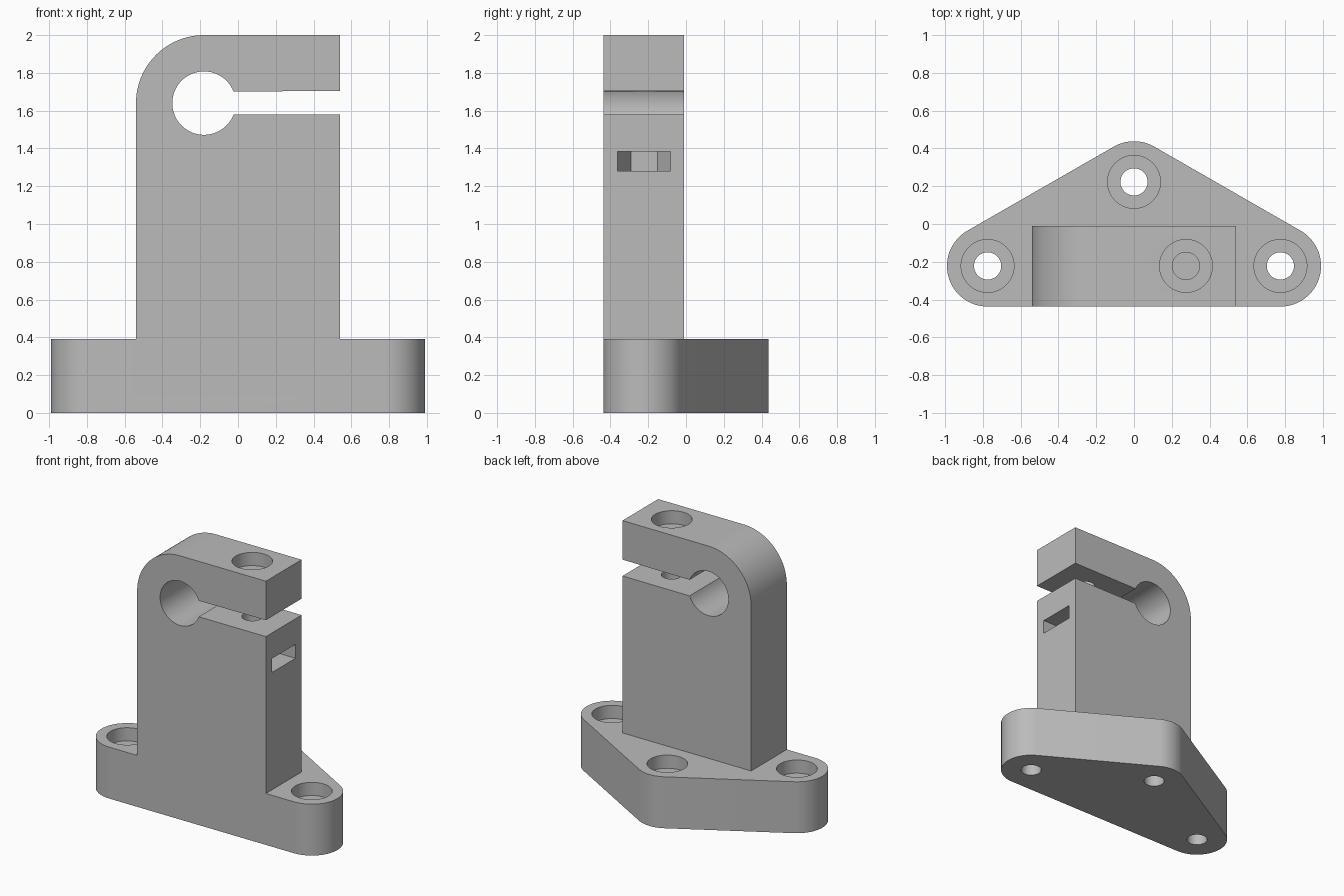
import bpy
import bmesh
from math import sin, cos, pi, radians
from mathutils import Vector

cube = bpy.data.objects.get("Cube")
if cube:
    bpy.data.objects.remove(cube, do_unlink=True)

grey = bpy.data.materials.new("plain grey")
grey.use_nodes = True
grey.diffuse_color = (0.5, 0.5, 0.5, 1)
grey.node_tree.nodes["Principled BSDF"].inputs["Base Color"].default_value = (0.5, 0.5, 0.5, 1)


def arc(cx, cy, r, start, end, steps):
    """Points along an arc, angles in degrees."""
    angles = [radians(start + (end - start) * i / steps) for i in range(steps + 1)]
    return [(cx + r * cos(a), cy + r * sin(a)) for a in angles]


def circle(cx, cy, r, sides=64):
    return arc(cx, cy, r, 0, 360, sides)[:-1]


def prism(name, outline, low, high, axis="z"):
    """Extrude an outline along z (outline in x, y) or y (outline in x, z)."""
    bm = bmesh.new()
    if axis == "z":
        points, push = [(a, b, low) for a, b in outline], Vector((0, 0, high - low))
    else:
        points, push = [(a, low, b) for a, b in outline], Vector((0, high - low, 0))
    face = bm.faces.new([bm.verts.new(p) for p in points])
    result = bmesh.ops.extrude_face_region(bm, geom=[face])
    moved = [v for v in result["geom"] if isinstance(v, bmesh.types.BMVert)]
    bmesh.ops.translate(bm, verts=moved, vec=push)
    bmesh.ops.recalc_face_normals(bm, faces=bm.faces)
    mesh = bpy.data.meshes.new(name)
    bm.to_mesh(mesh)
    bm.free()
    mesh.materials.append(grey)
    obj = bpy.data.objects.new(name, mesh)
    bpy.context.collection.objects.link(obj)
    return obj


def combine(target, other, operation):
    """Apply a boolean and remove the helper."""
    mod = target.modifiers.new("combine", "BOOLEAN")
    mod.operation, mod.solver, mod.object = operation, "EXACT", other
    other.hide_render = True
    bpy.context.view_layer.objects.active = target
    bpy.ops.object.modifier_apply(modifier=mod.name)
    bpy.data.objects.remove(other, do_unlink=True)


MID_Y = -0.222       # centre line of the post and the front holes
FRONT, BACK = -0.437, -0.01
BASE_TOP = 0.39
EAR_X, EAR_R = 0.775, 0.215
BACK_Y = 0.223
BORE_X, BORE_Z = -0.18, 1.64
SCREW_X = 0.275

# Base flange: a rounded triangle around the three mounting holes
outline = (arc(EAR_X, MID_Y, EAR_R, -90, 60, 32)
           + arc(0, BACK_Y, EAR_R, 60, 120, 16)
           + arc(-EAR_X, MID_Y, EAR_R, 120, 270, 32))
bracket = prism("clamp_bracket", outline, 0, BASE_TOP)

# Upright post with one rounded top corner
outline = ([(-0.54, 0.1), (0.54, 0.1), (0.54, 2)]
           + arc(BORE_X, BORE_Z, 0.36, 90, 180, 32))
combine(bracket, prism("post", outline, FRONT, BACK, "y"), "UNION")

# Rod bore and clamping slot, cut as one keyhole
outline = (arc(BORE_X, BORE_Z, 0.168, 21.5, 339, 56)
           + [(0.7, 1.58), (0.7, 1.705)])
combine(bracket, prism("rod_bore", outline, -0.6, 0.2, "y"), "DIFFERENCE")


# Counterbored holes: three for mounting, one for the clamp screw
def counterbored_hole(x, y, top, bottom):
    combine(bracket, prism("shank_hole", circle(x, y, 0.072), bottom, top + 0.1), "DIFFERENCE")
    combine(bracket, prism("head_recess", circle(x, y, 0.14), top - 0.1, top + 0.1), "DIFFERENCE")


for x, y in ((-EAR_X, MID_Y), (EAR_X, MID_Y), (0, BACK_Y)):
    counterbored_hole(x, y, BASE_TOP, -0.1)
counterbored_hole(SCREW_X, MID_Y, 2, 1.2)

# Nut pocket: half a hexagon opened out through the side of the post
outline = arc(SCREW_X, MID_Y, 0.14, 90, 270, 3) + [(0.7, MID_Y - 0.14), (0.7, MID_Y + 0.14)]
combine(bracket, prism("nut_pocket", outline, 1.28, 1.385), "DIFFERENCE")

# Smooth the round walls and keep the edges crisp
bpy.ops.object.select_all(action="DESELECT")
bracket.select_set(True)
bpy.context.view_layer.objects.active = bracket
bpy.ops.object.shade_smooth_by_angle(angle=radians(20))
